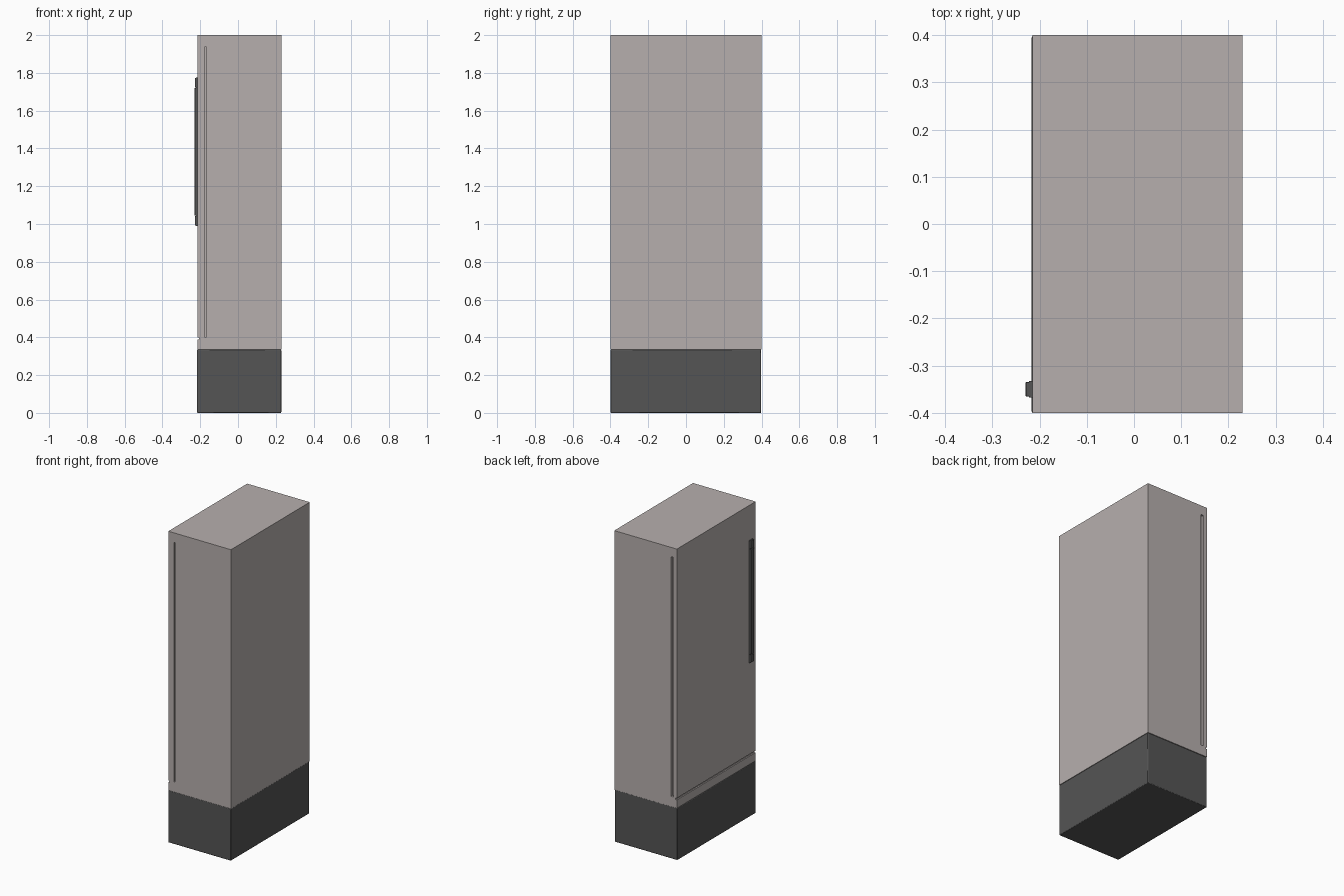
import bpy

if "Cube" in bpy.data.objects:
    bpy.data.objects.remove(bpy.data.objects["Cube"])


def material(name, color):
    m = bpy.data.materials.new(name)
    m.diffuse_color = (*color, 1)
    m.use_nodes = True
    m.node_tree.nodes["Principled BSDF"].inputs["Base Color"].default_value = m.diffuse_color
    return m


shell = material("warm_grey", (0.47, 0.43, 0.42))
dark = material("charcoal", (0.09, 0.09, 0.09))


def box(name, lo, hi, mat=None, bevel=0):
    bpy.ops.mesh.primitive_cube_add(size=1, location=[(a + b) / 2 for a, b in zip(lo, hi)])
    o = bpy.context.object
    o.name = name
    o.scale = [b - a for a, b in zip(lo, hi)]
    bpy.ops.object.transform_apply(location=False, rotation=False, scale=True)
    if mat:
        o.data.materials.append(mat)
    if bevel:
        mod = o.modifiers.new("soft_edges", 'BEVEL')
        mod.width, mod.segments = bevel, 2
        bpy.ops.object.shade_smooth_by_angle()
    return o


# Tall cabinet with the door on its -x side
cabinet = box("cabinet", (-0.215, -0.4, 0.335), (0.23, 0.4, 2.0), shell)

# Door seams: thin at the front, wider at the hinge side, and a slot below
cuts = [
    box("front_seam_cutter", (-0.175, -0.5, 0.40), (-0.169, -0.385, 1.94)),
    box("hinge_seam_cutter", (-0.190, 0.385, 0.40), (-0.172, 0.5, 1.94)),
    box("door_bottom_slot_cutter", (-0.3, -0.5, 0.388), (-0.207, 0.5, 0.400)),
]
for c in cuts:
    mod = cabinet.modifiers.new(c.name, 'BOOLEAN')
    mod.operation, mod.solver, mod.object = 'DIFFERENCE', 'EXACT', c
    c.hide_render = True
    c.hide_viewport = True

# Dark plinth
box("plinth", (-0.217, -0.4, 0.0), (0.229, 0.398, 0.335), dark, 0.004)

# Handle: flat backing plate with a slightly shorter raised grip
box("handle_plate", (-0.222, -0.367, 0.99), (-0.213, -0.333, 1.775), dark)
box("handle_grip", (-0.230, -0.365, 1.045), (-0.220, -0.335, 1.72), dark, 0.002)
for name, z in (("handle_lower_end", 0.992), ("handle_upper_end", 1.723)):
    box(name, (-0.228, -0.365, z), (-0.220, -0.335, z + 0.05), dark, 0.002)
